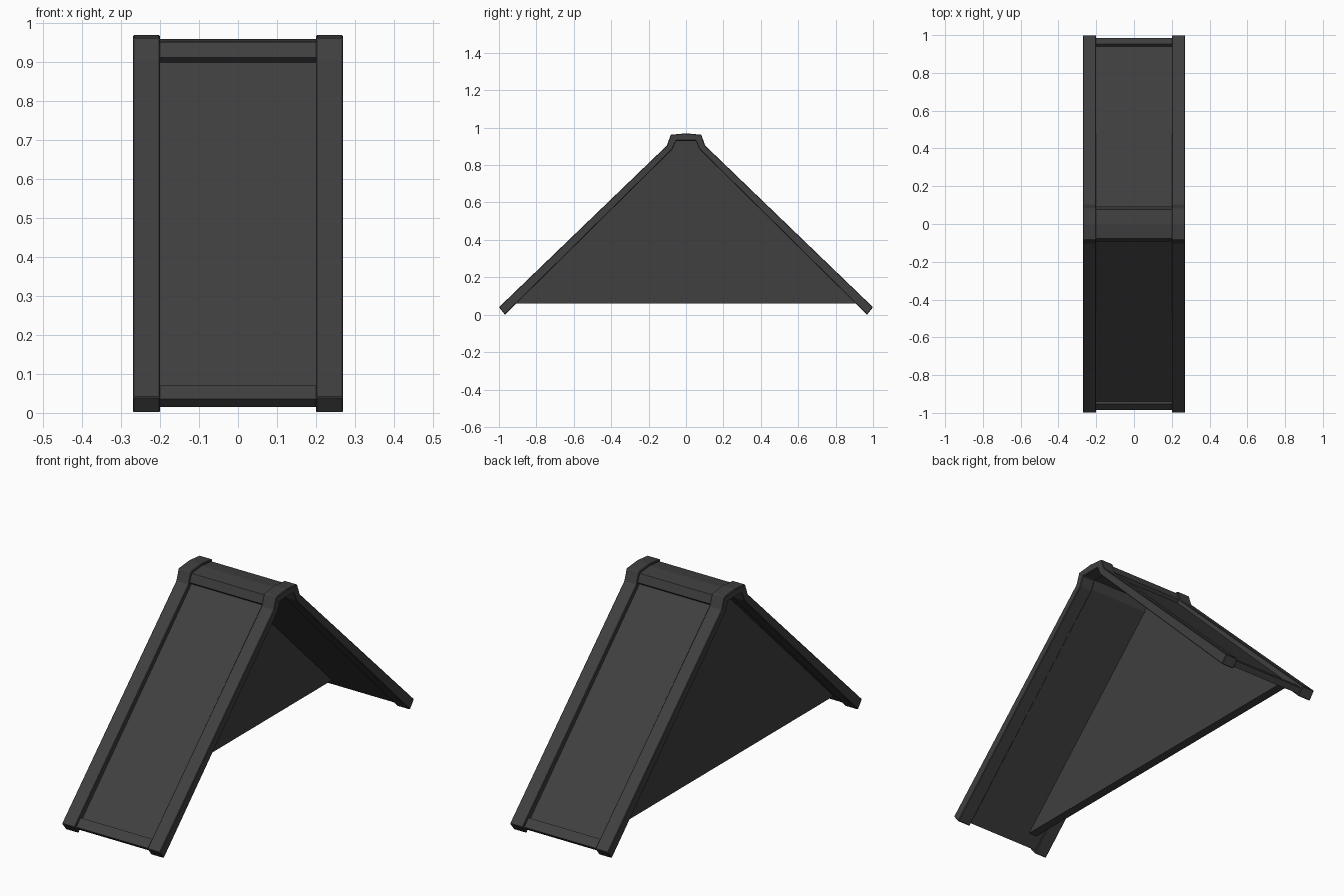
import bpy, bmesh

if "Cube" in bpy.data.objects:
    bpy.data.objects.remove(bpy.data.objects["Cube"])

mat = bpy.data.materials.new("dark_grey")
mat.diffuse_color = (0.05, 0.05, 0.05, 1)
mat.use_nodes = True
mat.node_tree.nodes["Principled BSDF"].inputs["Base Color"].default_value = mat.diffuse_color


def extrude_profile(name, pts, x0, x1, bevel=0):
    """Closed (y, z) outline extruded along x."""
    bm = bmesh.new()
    face = bm.faces.new([bm.verts.new((x0, y, z)) for y, z in pts])
    ext = bmesh.ops.extrude_face_region(bm, geom=[face])
    moved = [v for v in ext["geom"] if isinstance(v, bmesh.types.BMVert)]
    bmesh.ops.translate(bm, verts=moved, vec=(x1 - x0, 0, 0))
    bmesh.ops.recalc_face_normals(bm, faces=bm.faces)
    me = bpy.data.meshes.new(name)
    bm.to_mesh(me)
    bm.free()
    me.materials.append(mat)
    ob = bpy.data.objects.new(name, me)
    bpy.context.collection.objects.link(ob)
    if bevel:
        m = ob.modifiers.new("edge_softening", "BEVEL")
        m.width = bevel
        m.segments = 1
        m.limit_method = "ANGLE"
    return ob


def mirrored(half):
    """Complete a left half outline (eave to ridge) with its mirror image."""
    return half + [(-y, z) for y, z in reversed(half) if abs(y) > 1e-6]


def shell(outer, inner):
    """Roof band outline between an outer and an inner half profile."""
    return mirrored(outer) + list(reversed(mirrored(inner)))


# Raised trims on both ends of the roof segment
trim = shell([(-1, .04), (-.102, .905), (-.082, .962), (0, .97)],
             [(-.968, 0), (-.072, .885), (-.053, .93)])
extrude_profile("left_roof_trim", trim, -.27, -.2, .003)
extrude_profile("right_roof_trim", trim, .2, .27, .003)

# Middle roof: eave band, recessed slope panel and ridge cap
roof = shell([(-.986, .036), (-.952, .07), (-.940, .058), (-.080, .900),
              (-.093, .912), (-.078, .952), (0, .96)],
             [(-.964, .015), (-.070, .890), (-.053, .935)])
extrude_profile("roof_panel", roof, -.2, .2)

# Gable wall under the roof, set towards the left side
wall = mirrored([(-.93, .06), (-.065, .905), (-.05, .942)])
extrude_profile("gable_wall", wall, -.17, -.125)
